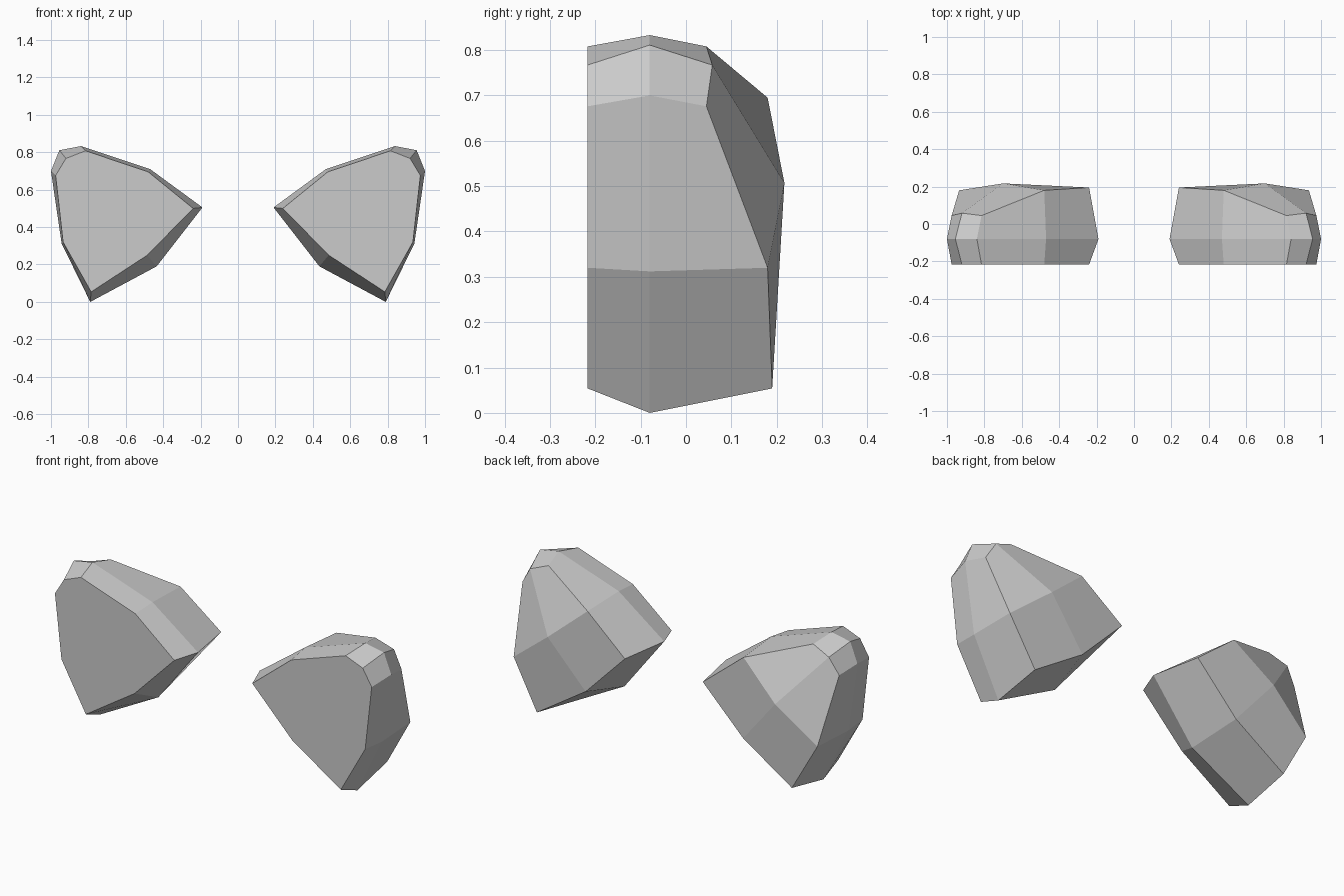
import bpy
import bmesh

cube = bpy.data.objects.get("Cube")
if cube:
    bpy.data.objects.remove(cube, do_unlink=True)

# Single matte grey
grey = bpy.data.materials.new("light_grey")
grey.use_nodes = True
GREY = (0.6, 0.6, 0.6, 1.0)
grey.diffuse_color = GREY
grey.node_tree.nodes["Principled BSDF"].inputs["Base Color"].default_value = GREY

# Outlines as (x, z), starting at the inner tip and running over the top
RIM = [(0.24, 0.50), (0.48, 0.695), (0.815, 0.808), (0.92, 0.767),
       (0.975, 0.676), (0.935, 0.32), (0.785, 0.054), (0.485, 0.25)]
GIRDLE = [(0.19, 0.505), (0.47, 0.71), (0.84, 0.833), (0.955, 0.811),
          (1.0, 0.70), (0.943, 0.312), (0.79, 0.0), (0.435, 0.19)]
# Depth of each back corner, and the raised centre of the back
BACK_Y = [0.195, 0.18, 0.045, 0.058, 0.045, 0.18, 0.19, 0.19]
BACK_CENTRE = (0.70, 0.217, 0.507)


def faceted_pad(name, side):
    bm = bmesh.new()

    def ring(outline, depths):
        return [bm.verts.new((side * x, y, z))
                for (x, z), y in zip(outline, depths)]

    front = ring(RIM, [-0.217] * 8)
    middle = ring(GIRDLE, [-0.08] * 8)
    back = ring(RIM, BACK_Y)

    # Bevelled sides between neighbouring rings
    for a, b in ((front, middle), (middle, back)):
        for i in range(8):
            j = (i + 1) % 8
            bm.faces.new((a[i], a[j], b[j], b[i]))

    # Flat front
    bm.faces.new(front)

    # Four facets meeting at the centre of the back
    x, y, z = BACK_CENTRE
    centre = bm.verts.new((side * x, y, z))
    for i in (1, 3, 5, 7):
        bm.faces.new((centre, back[i], back[(i + 1) % 8], back[(i + 2) % 8]))

    bmesh.ops.recalc_face_normals(bm, faces=bm.faces[:])
    mesh = bpy.data.meshes.new(name)
    bm.to_mesh(mesh)
    bm.free()
    mesh.materials.append(grey)
    obj = bpy.data.objects.new(name, mesh)
    bpy.context.collection.objects.link(obj)
    return obj


faceted_pad("left_pad", 1)
faceted_pad("right_pad", -1)
